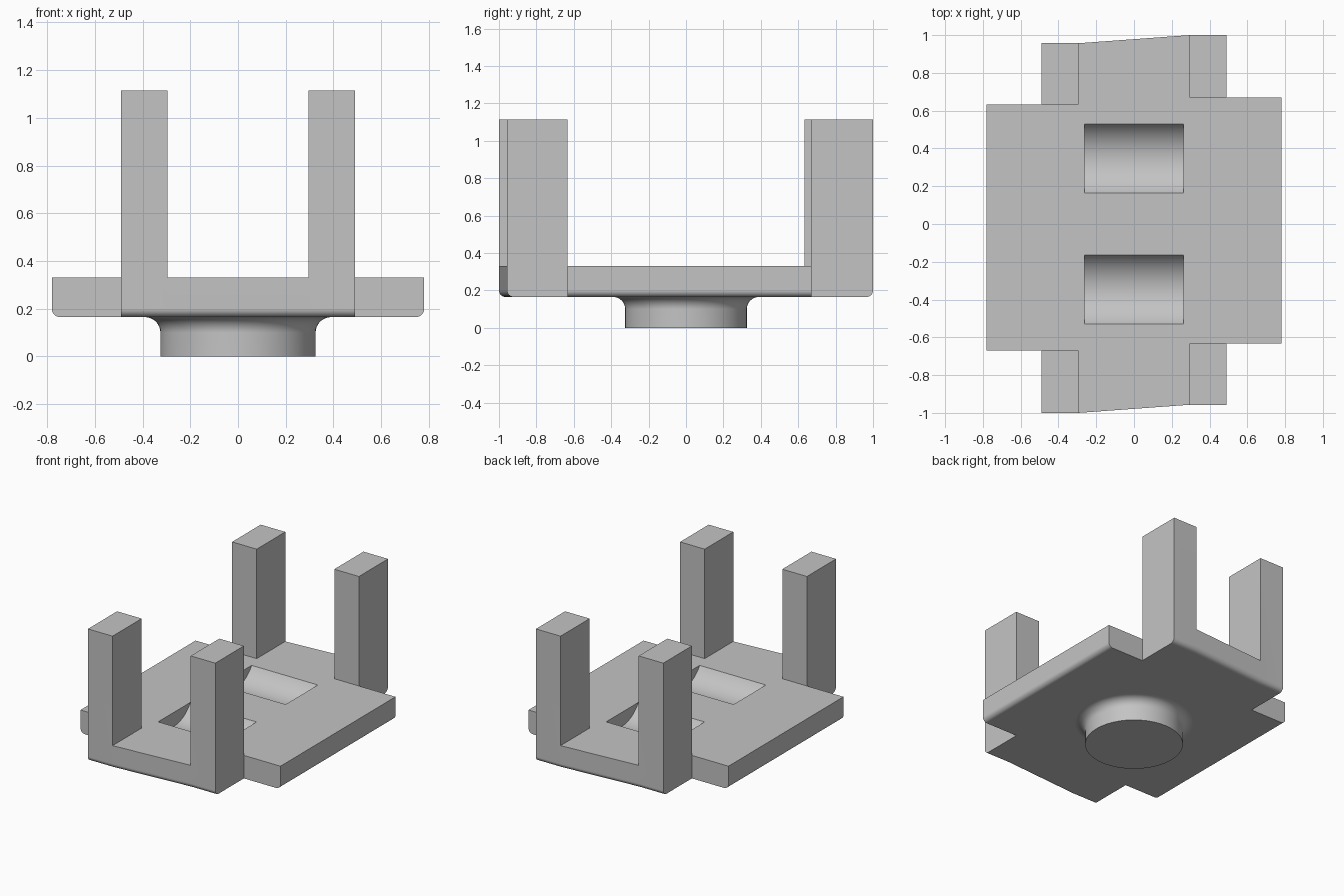
import bpy, bmesh, math
from mathutils import Matrix, Vector

if "Cube" in bpy.data.objects:
    bpy.data.objects.remove(bpy.data.objects["Cube"], do_unlink=True)

BOTTOM, TOP, POST_TOP = 0.165, 0.33, 1.115

grey = bpy.data.materials.new("plain_grey")
grey.use_nodes = True
colour = (0.55, 0.55, 0.55, 1)
grey.diffuse_color = colour
grey.node_tree.nodes["Principled BSDF"].inputs["Base Color"].default_value = colour


def make_object(name, bm):
    bmesh.ops.recalc_face_normals(bm, faces=bm.faces[:])
    mesh = bpy.data.meshes.new(name)
    bm.to_mesh(mesh)
    bm.free()
    mesh.materials.append(grey)
    obj = bpy.data.objects.new(name, mesh)
    bpy.context.collection.objects.link(obj)
    return obj


def activate(obj):
    bpy.ops.object.select_all(action='DESELECT')
    obj.select_set(True)
    bpy.context.view_layer.objects.active = obj


def smooth(obj):
    activate(obj)
    bpy.ops.object.shade_smooth_by_angle(angle=math.radians(30))
    weighted = obj.modifiers.new("even_normals", 'WEIGHTED_NORMAL')
    weighted.keep_sharp = True


# Plate outline: one half, repeated by a half turn
half = [(-0.78, -0.67), (-0.49, -0.67), (-0.49, -1.0), (-0.295, -1.0),
        (0.295, -0.957), (0.49, -0.957), (0.49, -0.633), (0.78, -0.633)]
outline = half + [(-x, -y) for x, y in half]
bm = bmesh.new()
base = bm.faces.new([bm.verts.new((x, y, BOTTOM)) for x, y in outline])
grown = bmesh.ops.extrude_face_region(bm, geom=[base], use_keep_orig=True)["geom"]
bmesh.ops.translate(bm, verts=[g for g in grown if isinstance(g, bmesh.types.BMVert)],
                    vec=(0, 0, TOP - BOTTOM))


def corner(x, y):
    return min(bm.verts, key=lambda v: (v.co - Vector((x, y, TOP))).length)


# Four posts raised from the corners of the end tabs
for turn in (1, -1):
    for tab, inner in ((half[1], half[3]), (half[6], half[4])):
        a, b = (corner(p[0] * turn, p[1] * turn) for p in (tab, inner))
        face = next(f for f in a.link_faces if b in f.verts and
                    all(abs(v.co.z - TOP) < 1e-5 for v in f.verts))
        inside = Vector((b.co.x, a.co.y, TOP))
        new_face, _ = bmesh.utils.face_split(face, a, b, coords=[inside])
        foot = min((face, new_face), key=lambda f: f.calc_area())
        up = bmesh.ops.extrude_face_region(bm, geom=[foot])["geom"]
        bmesh.ops.translate(bm, verts=[g for g in up if isinstance(g, bmesh.types.BMVert)],
                            vec=(0, 0, POST_TOP - TOP))
        if foot.is_valid:
            bmesh.ops.delete(bm, geom=[foot], context='FACES_ONLY')

# Merge flush walls and round the lower outer edges
bmesh.ops.recalc_face_normals(bm, faces=bm.faces[:])
bmesh.ops.dissolve_limit(bm, angle_limit=0.01, verts=bm.verts[:], edges=bm.edges[:])
rounded = []
for e in bm.edges:
    mid = (e.verts[0].co + e.verts[1].co) / 2
    if abs(mid.z - BOTTOM) < 1e-4 and (abs(mid.x) > 0.77 or abs(mid.y) > 0.94):
        rounded.append(e)
bmesh.ops.bevel(bm, geom=rounded, offset=0.035, segments=8, profile=0.5, affect='EDGES')
body = make_object("plate_with_posts", bm)

# Two shallow scoops across the top
chord, depth = 0.183, 0.1
radius = (chord ** 2 + depth ** 2) / (2 * depth)
bm = bmesh.new()
for y in (0.347, -0.347):
    place = (Matrix.Translation((0, y, TOP - depth + radius)) @
             Matrix.Rotation(math.pi / 2, 4, 'Y'))
    bmesh.ops.create_cone(bm, cap_ends=True, segments=72, radius1=radius,
                          radius2=radius, depth=0.525, matrix=place)
cutter = make_object("scoop_cutter", bm)
cutter.hide_render = True
cut = body.modifiers.new("scoops", 'BOOLEAN')
cut.operation, cut.solver, cut.object = 'DIFFERENCE', 'EXACT', cutter
activate(body)
bpy.ops.object.modifier_apply(modifier="scoops")
bpy.data.objects.remove(cutter, do_unlink=True)
smooth(body)

# Round foot with a flared neck
foot_radius, flare = 0.325, 0.065
profile = [(0, 0), (foot_radius, 0)]
for i in range(9):
    t = math.pi / 2 * i / 8
    profile.append((foot_radius + flare * (1 - math.cos(t)),
                    BOTTOM - flare * (1 - math.sin(t))))
profile.append((0, 0.19))
bm = bmesh.new()
points = [bm.verts.new((r, 0, z)) for r, z in profile]
edges = [bm.edges.new(pair) for pair in zip(points, points[1:])]
bmesh.ops.spin(bm, geom=points + edges, cent=(0, 0, 0), axis=(0, 0, 1),
               angle=2 * math.pi, steps=64)
bmesh.ops.remove_doubles(bm, verts=bm.verts[:], dist=1e-5)
smooth(make_object("round_foot", bm))
